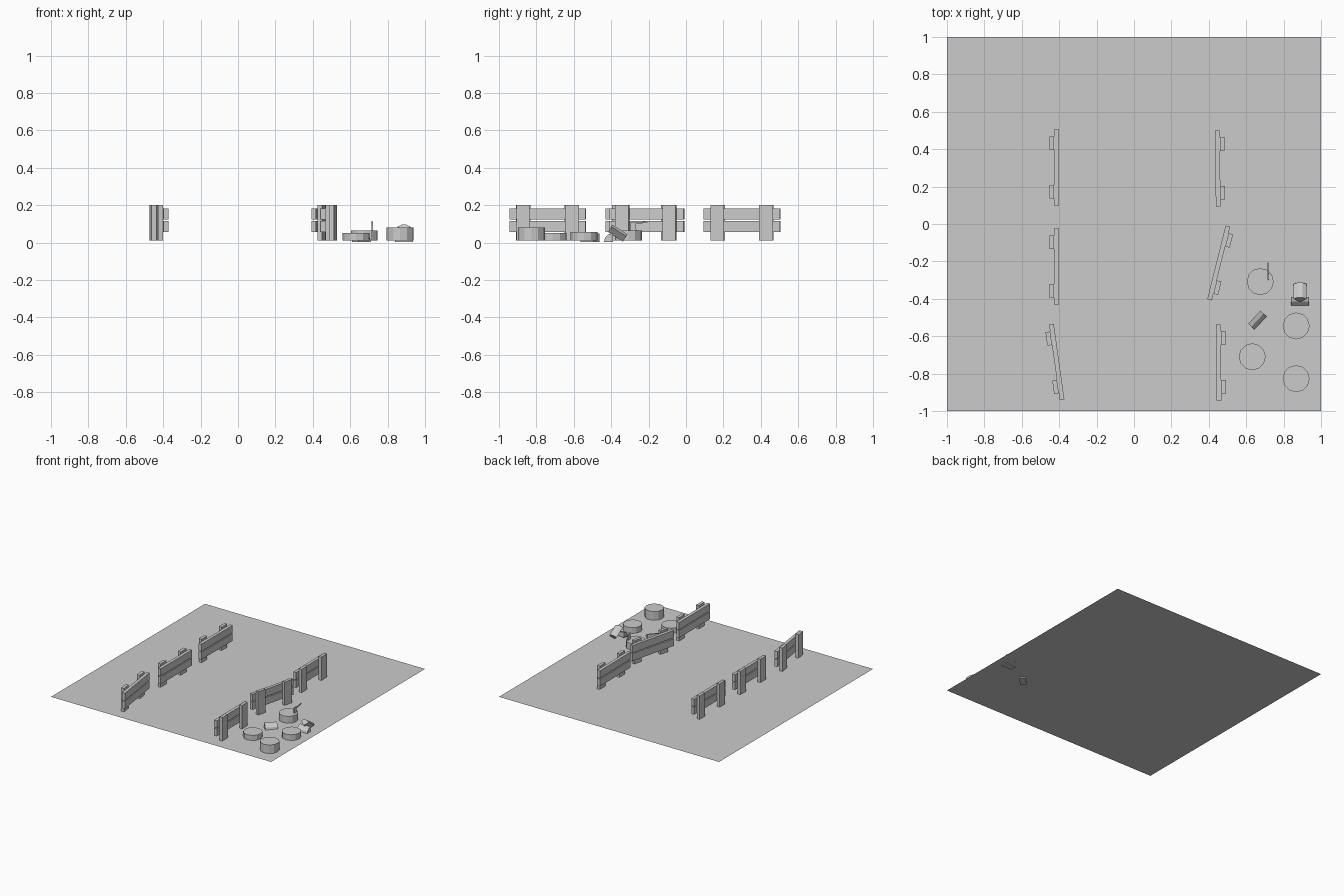
import bpy, bmesh, math
from mathutils import Matrix, Vector

if "Cube" in bpy.data.objects:
    bpy.data.objects.remove(bpy.data.objects["Cube"])

GROUND = 0.01
grey = bpy.data.materials.new("plain grey")
grey.diffuse_color = (0.6, 0.6, 0.6, 1)
grey.use_nodes = True
grey.node_tree.nodes["Principled BSDF"].inputs["Base Color"].default_value = grey.diffuse_color


def finish(name, bm, matrix=Matrix()):
    bmesh.ops.recalc_face_normals(bm, faces=bm.faces)
    mesh = bpy.data.meshes.new(name)
    bm.to_mesh(mesh)
    bm.free()
    mesh.materials.append(grey)
    ob = bpy.data.objects.new(name, mesh)
    ob.matrix_world = matrix
    bpy.context.collection.objects.link(ob)
    return ob


def add_box(bm, center, size):
    bmesh.ops.create_cube(bm, size=1, matrix=Matrix.Translation(center) @ Matrix.Diagonal((*size, 1)))


def prism(name, profile, length, matrix):
    """Extrude a YZ profile along X, centred on the origin."""
    bm = bmesh.new()
    face = bm.faces.new([bm.verts.new((-length / 2, y, z)) for y, z in profile])
    new = bmesh.ops.extrude_face_region(bm, geom=[face])["geom"]
    bmesh.ops.translate(bm, vec=(length, 0, 0), verts=[v for v in new if isinstance(v, bmesh.types.BMVert)])
    return finish(name, bm, matrix)


def fence(name, x, y, degrees, side):
    """Two rails along Y, two posts fixed to their outer side."""
    bm = bmesh.new()
    for z in (0.086, 0.153):
        add_box(bm, (0, 0, z), (0.025, 0.406, 0.06))
    for py in (-0.13, 0.13):
        add_box(bm, (side * 0.025, py, 0.106), (0.025, 0.073, 0.192))
    finish(name, bm, Matrix.Translation((x, y, 0)) @ Matrix.Rotation(math.radians(degrees), 4, 'Z'))


def stump(name, x, y, top):
    bm = bmesh.new()
    h = top - GROUND
    bmesh.ops.create_cone(bm, cap_ends=True, segments=12, radius1=0.072, radius2=0.072, depth=h,
                          matrix=Matrix.Translation((x, y, GROUND + h / 2)))
    finish(name, bm)


def split_log(name, location, turn, tilt, start):
    """Quarter-round firewood: pointed heart and a faceted bark side."""
    r = 0.048
    arc = [math.radians(start + a) for a in (0, 30, 60, 90)]
    profile = [(0, 0)] + [(r * math.cos(a), r * math.sin(a)) for a in arc]
    m = (Matrix.Translation(location) @ Matrix.Rotation(math.radians(turn), 4, 'Z')
         @ Matrix.Rotation(math.radians(tilt), 4, 'Y'))
    prism(name, profile, 0.095, m)


# Ground sheet
bm = bmesh.new()
bmesh.ops.create_grid(bm, x_segments=1, y_segments=1, size=1, matrix=Matrix.Translation((0, 0, GROUND)))
finish("ground_sheet", bm)

# Two rows of fence panels
for i, (x, y, turn, side) in enumerate([
        (-0.414, 0.302, 0, -1), (-0.414, -0.228, 0, -1), (-0.413, -0.738, 8, -1),
        (0.448, 0.297, 0.6, 1), (0.453, -0.208, -14, 1), (0.453, -0.74, 0.5, 1)]):
    fence(f"fence_panel_{i + 1}", x, y, turn, side)

# Tree stumps
for i, (x, y, top) in enumerate([(0.675, -0.308, 0.066), (0.867, -0.545, 0.057),
                                 (0.632, -0.71, 0.052), (0.867, -0.827, 0.081)]):
    stump(f"stump_{i + 1}", x, y, top)

# Firewood pieces: two lying, one leaning
split_log("lying_log_1", (0.887, -0.391, 0.002), 0, 0, 90)
split_log("lying_log_2", (0.643, -0.498, 0.002), 47, 0, 90)
split_log("leaning_log", (0.888, -0.378, 0.031), 90, 33, 45)

# Axe stuck in a stump: handle and wedge-shaped head
axis_turn = Matrix.Translation((0.717, 0, 0))
prism("axe_handle", [(-0.30, 0.097), (-0.25, 0.1), (-0.206, 0.109), (-0.206, 0.116),
                     (-0.25, 0.108), (-0.30, 0.105)], 0.006, axis_turn)
prism("axe_head", [(-0.302, 0.06), (-0.262, 0.06), (-0.27, 0.085), (-0.27, 0.111),
                   (-0.298, 0.111), (-0.296, 0.085)], 0.008, axis_turn)
